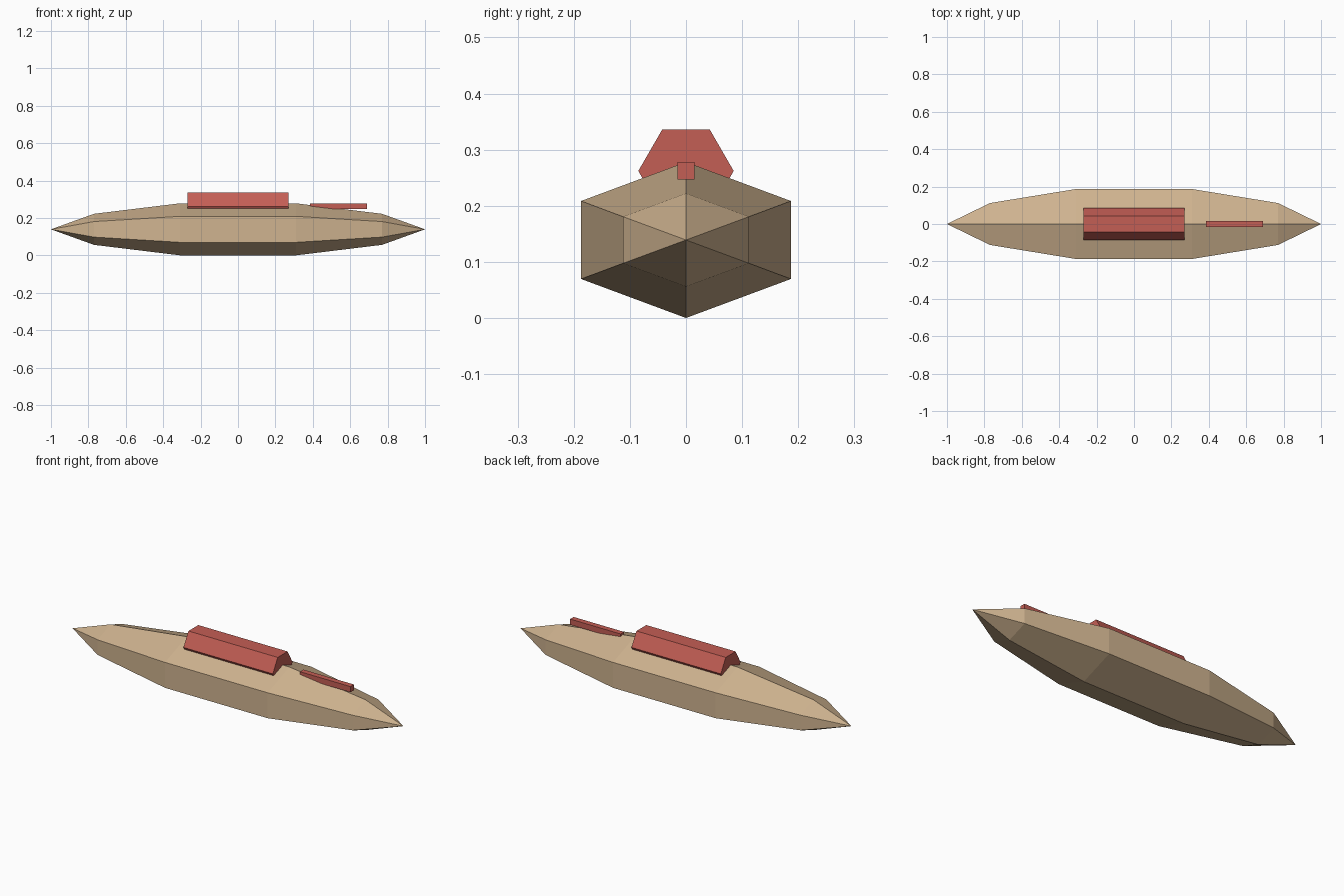
import bpy
import math

cube = bpy.data.objects.get("Cube")
if cube:
    bpy.data.objects.remove(cube, do_unlink=True)


def make_material(name, colour):
    mat = bpy.data.materials.new(name)
    mat.use_nodes = True
    mat.diffuse_color = colour
    mat.node_tree.nodes["Principled BSDF"].inputs["Base Color"].default_value = colour
    return mat


def make_object(name, verts, faces, mat):
    mesh = bpy.data.meshes.new(name)
    mesh.from_pydata(verts, [], faces)
    mesh.materials.append(mat)
    obj = bpy.data.objects.new(name, mesh)
    bpy.context.collection.objects.link(obj)
    return obj


def bridge(a, b, n):
    """Quads joining ring a to ring b, both starting at a vertex index."""
    return [(a + i, a + (i + 1) % n, b + (i + 1) % n, b + i) for i in range(n)]


def prism(name, profile, x0, x1, mat):
    """Extrude a (y, z) profile, listed anticlockwise seen from +x, along x."""
    n = len(profile)
    verts = [(x, y, z) for x in (x0, x1) for y, z in profile]
    faces = bridge(0, n, n)
    faces += [tuple(reversed(range(n))), tuple(range(n, 2 * n))]
    return make_object(name, verts, faces, mat)


tan = make_material("tan hull", (0.63, 0.456, 0.28, 1))
red = make_material("muted red", (0.55, 0.112, 0.09, 1))

# Hull: hexagonal rings tapering to a point at each end
AXIS = 0.139
hexagon = [(0, 1), (-1, 0.5), (-1, -0.5), (0, -1), (1, -0.5), (1, 0.5)]
stations = [(-0.77, 0.112, 0.083), (-0.31, 0.187, AXIS),
            (0.31, 0.187, AXIS), (0.77, 0.112, 0.083)]
verts = [(x, y * w, AXIS + z * h) for x, w, h in stations for y, z in hexagon]
faces = []
for ring in range(len(stations) - 1):
    faces += bridge(ring * 6, ring * 6 + 6, 6)
last = (len(stations) - 1) * 6
tail, nose = len(verts), len(verts) + 1
verts += [(-1, 0, AXIS), (1, 0, AXIS)]
for i in range(6):
    j = (i + 1) % 6
    faces += [(tail, j, i), (nose, last + i, last + j)]
make_object("hull", verts, faces, tan)

# Cabin: six-sided bar half sunk into the top of the hull
R = 0.085
cabin = [(R * math.cos(math.radians(60 * i)), 0.262 + R * math.sin(math.radians(60 * i)))
         for i in range(6)]
prism("cabin", cabin, -0.27, 0.27, red)

# Deck fin: thin bar partly sunk into the sloping deck
fin = [(-0.015, 0.247), (0.015, 0.247), (0.015, 0.278), (-0.015, 0.278)]
prism("deck_fin", fin, 0.385, 0.69, red)

# Consistent outward normals
import bmesh
for obj in [bpy.data.objects[n] for n in ("hull", "cabin", "deck_fin")]:
    bm = bmesh.new()
    bm.from_mesh(obj.data)
    bmesh.ops.recalc_face_normals(bm, faces=bm.faces)
    bm.to_mesh(obj.data)
    bm.free()
